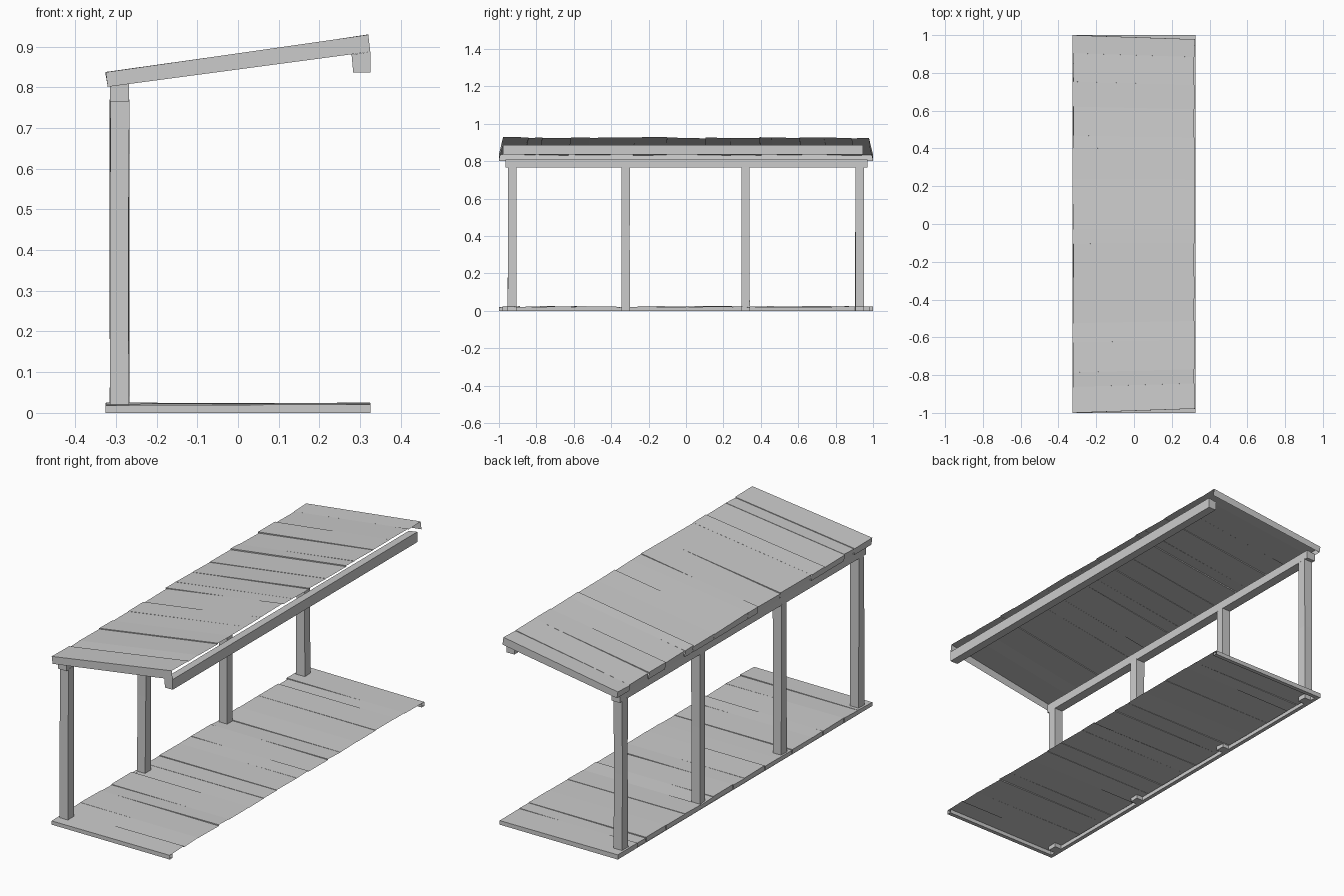
import bpy, random

if "Cube" in bpy.data.objects:
    bpy.data.objects.remove(bpy.data.objects["Cube"])
random.seed(7)


def make(name, verts, faces):
    me = bpy.data.meshes.new(name)
    me.from_pydata(verts, [], faces)
    me.update()
    ob = bpy.data.objects.new(name, me)
    bpy.context.collection.objects.link(ob)
    return ob


def plank_deck(name, left, right, low_left, low_right, y_right, lip):
    """Open-bottomed sheet of uneven planks; each corner is given as (x, z)."""
    verts, faces = [], []

    def quad(*pts):
        n = len(verts)
        verts.extend(pts)
        faces.append((n, n + 1, n + 2, n + 3))

    n = 16
    cuts = [0] + [(i + random.uniform(-0.3, 0.3)) / n for i in range(1, n)] + [1]
    prev = None
    for i in range(n):
        edge = i in (0, n - 1)
        dl, dr = (random.uniform(-.003, .003) for _ in range(2))
        tilt = random.uniform(-.002, .002)
        jx = 0 if edge else random.uniform(0, .005)
        strip = []
        for t, s in ((cuts[i], -1), (cuts[i + 1], 1)):
            yl, yr = 2 * t - 1, (2 * t - 1) * y_right
            strip.append(((left[0] + jx, yl, left[1] + dl + s * tilt),
                          (right[0] - jx * .3, yr, right[1] + dr + s * tilt),
                          (low_left[0] + jx, yl, low_left[1]),
                          (low_right[0], yr, low_right[1])))
        a, b = strip
        quad(a[0], a[1], b[1], b[0])            # plank top
        quad(b[0], b[2], a[2], a[0])            # outer end at the post side
        if prev:                                # step between planks
            if prev[0][2] > a[0][2]:
                quad(prev[0], prev[1], a[1], a[0])
            else:
                quad(a[0], a[1], prev[1], prev[0])
        else:
            quad(a[0], a[2], a[3], a[1])        # front rim
        if i == n - 1:
            quad(b[1], b[3], b[2], b[0])        # back rim
        prev = b
    # folded lips under the three closed edges
    if lip:
        x0, x1, z0, z1 = low_left[0], low_right[0], low_left[1], left[1] - .003
        xi, yi = x0 + lip, 1 - lip
        quad((x0, -1, z0), (x0, 1, z0), (xi, 1, z0), (xi, -1, z0))
        quad((xi, -yi, z0), (xi, yi, z0), (xi, yi, z1), (xi, -yi, z1))
        quad((xi, -1, z0), (xi, -yi, z0), (x1, -yi, z0), (x1, -1, z0))
        quad((x1, -yi, z0), (xi, -yi, z0), (xi, -yi, z1), (x1, -yi, z1))
        quad((xi, yi, z0), (xi, 1, z0), (x1, 1, z0), (x1, yi, z0))
        quad((xi, yi, z0), (x1, yi, z0), (x1, yi, z1), (xi, yi, z1))
    return make(name, verts, faces)


def beam(name, profile, y0, y1):
    """Four-sided (x, z) profile, counter-clockwise from the front, run along y."""
    v = [(x, y0, z) for x, z in profile] + [(x, y1, z) for x, z in profile]
    f = [(0, 1, 2, 3), (7, 6, 5, 4)]
    f += [(i, i + 4, (i + 1) % 4 + 4, (i + 1) % 4) for i in range(4)]
    return make(name, v, f)


def post(name, y):
    """Slightly irregular square timber built from three stacked rings."""
    v, f = [], []
    for z in (0, .4, .77):
        for sx, sy in ((-1, -1), (1, -1), (1, 1), (-1, 1)):
            v.append((-.291 + sx * .023 + random.uniform(-.002, .002),
                      y + sy * .022 + random.uniform(-.002, .002), z))
    for r in (0, 4):
        f += [(r + i, r + (i + 1) % 4, r + 4 + (i + 1) % 4, r + 4 + i) for i in range(4)]
    f += [(3, 2, 1, 0), (8, 9, 10, 11)]
    make(name, v, f)


# floor and sloping roof
plank_deck("floor", (-.325, .022), (.325, .022), (-.325, 0), (.325, 0), 1, .02)
plank_deck("roof", (-.325, .834), (.32, .926), (-.32, .801), (.325, .887), .978, 0)

# beams under the roof
beam("post_beam", [(-.315, .765), (-.268, .765), (-.268, .808), (-.315, .802)], -.965, .97)
beam("front_edge_beam", [(.283, .836), (.325, .836), (.325, .887), (.279, .88)], -.978, .945)

# posts along the back
for i, y in enumerate((-.93, -.322, .318, .928)):
    post(f"post_{i + 1}", y)
